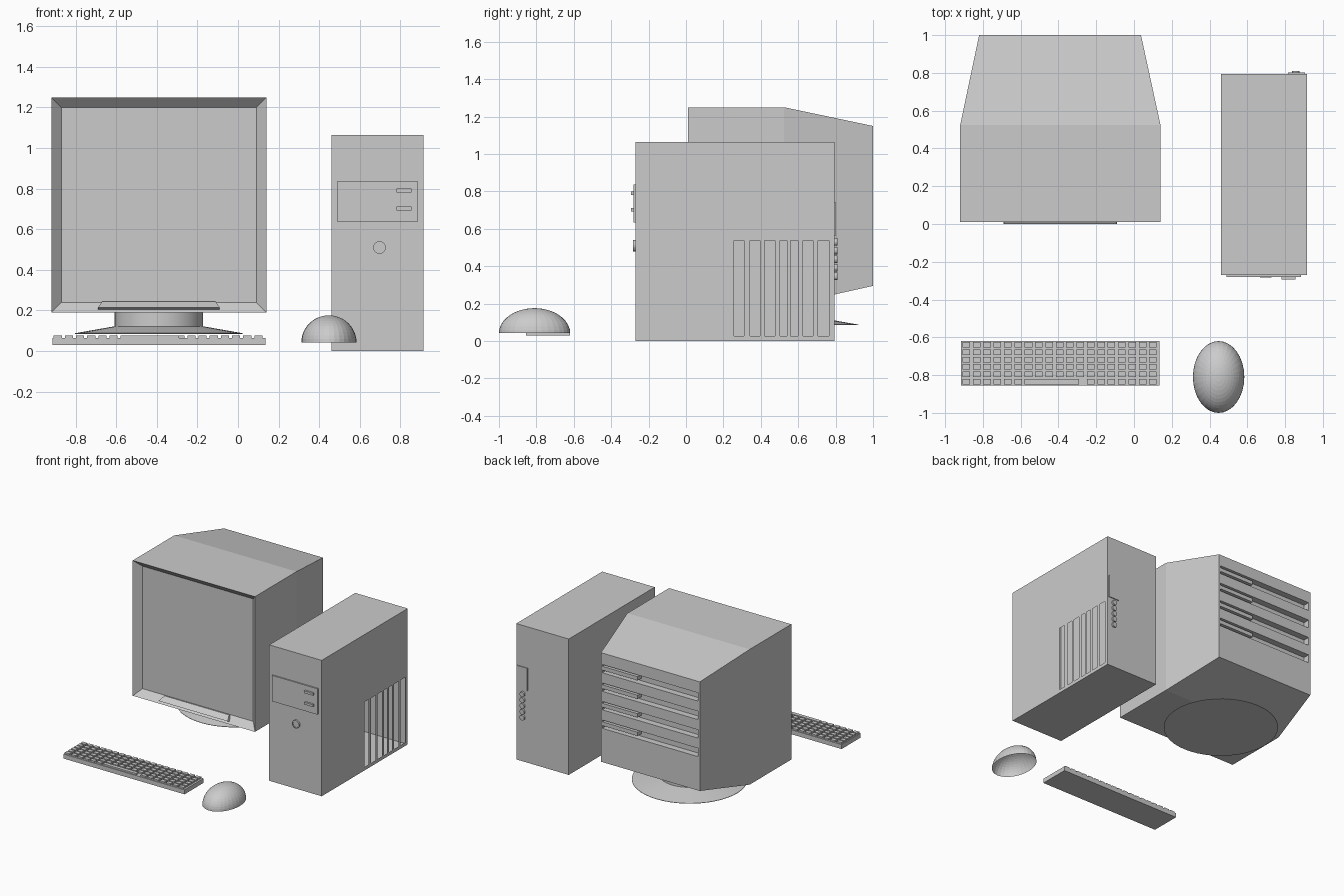
import bpy, bmesh, math

if "Cube" in bpy.data.objects:
    bpy.data.objects.remove(bpy.data.objects["Cube"])


def make(name, bm, smooth=False):
    bmesh.ops.recalc_face_normals(bm, faces=bm.faces)
    me = bpy.data.meshes.new(name)
    bm.to_mesh(me)
    bm.free()
    ob = bpy.data.objects.new(name, me)
    bpy.context.collection.objects.link(ob)
    if smooth:
        bpy.context.view_layer.objects.active = ob
        ob.select_set(True)
        bpy.ops.object.shade_smooth_by_angle(angle=math.radians(30))
        ob.select_set(False)
    return ob


def add_box(bm, x0, x1, y0, y1, z0, z1):
    vs = bmesh.ops.create_cube(bm, size=1)["verts"]
    for v in vs:
        v.co = (x1 if v.co.x > 0 else x0, y1 if v.co.y > 0 else y0, z1 if v.co.z > 0 else z0)
    return vs


def boxes(name, items):
    bm = bmesh.new()
    for b in items:
        add_box(bm, *b)
    return make(name, bm)


def loft(name, rings, cap=True, smooth=False):
    """Skin a list of equally sized point rings."""
    bm = bmesh.new()
    rs = [[bm.verts.new(p) for p in r] for r in rings]
    n = len(rs[0])
    for a, b in zip(rs, rs[1:]):
        for i in range(n):
            bm.faces.new((a[i], a[(i + 1) % n], b[(i + 1) % n], b[i]))
    if cap:
        bm.faces.new(rs[0])
        bm.faces.new(rs[-1])
    return make(name, bm, smooth)


def rect(x0, x1, y, z0, z1):
    return [(x0, y, z0), (x1, y, z0), (x1, y, z1), (x0, y, z1)]


def circle_z(cx, cy, z, r, n=48):
    return [(cx + r * math.cos(2 * math.pi * i / n), cy + r * math.sin(2 * math.pi * i / n), z) for i in range(n)]


def circle_y(cx, y, cz, r, n=24):
    return [(cx + r * math.cos(2 * math.pi * i / n), y, cz + r * math.sin(2 * math.pi * i / n)) for i in range(n)]


# Monitor casing: recessed screen, straight front half, tapered rear
case = loft("monitor_case", [
    rect(-0.87, 0.09, 0.06, 0.24, 1.20),
    rect(-0.92, 0.14, 0.01, 0.19, 1.25),
    rect(-0.92, 0.14, 0.525, 0.19, 1.25),
    rect(-0.82, 0.037, 1.0, 0.295, 1.15)])

# Cooling grooves across the rear, with a short bar in each
tops = [1.06 - 0.145 * i for i in range(4)]
cutter = boxes("groove_cutter", [(-0.805, 0.025, 0.95, 1.05, t - 0.065, t) for t in tops])
cutter.hide_render = True
cutter.hide_set(True)
mod = case.modifiers.new("grooves", "BOOLEAN")
mod.operation = "DIFFERENCE"
mod.solver = "EXACT"
mod.object = cutter
boxes("rear_bars", [(-0.28, 0.025, 0.95, 0.998, t - 0.045, t - 0.015) for t in tops])

# Control strip lying on the lower bezel
strip = [(0.024, 0.204), (0.0, 0.215), (0.045, 0.243), (0.06, 0.24)]
loft("control_strip", [
    [(-0.39 + s * (0.30 if z < 0.22 else 0.28), y, z) for y, z in strip] for s in (-1, 1)])

# Monitor foot: neck and conical base
loft("monitor_foot", [circle_z(-0.39, 0.51, z, r) for z, r in
                      ((0.20, 0.218), (0.122, 0.218), (0.088, 0.412), (0.085, 0.412))], smooth=True)

# Tower: thin hollow shell with open vents in the right side
X0, X1, Y0, Y1, Z1 = 0.46, 0.915, -0.27, 0.795, 1.065
bm = bmesh.new()
add_box(bm, X0, X1, Y0, Y1, 0, Z1)
side = [f for f in bm.faces if f.calc_center_median().x > X1 - 0.01]
bmesh.ops.delete(bm, geom=side, context="FACES_ONLY")
slots = [(0.257, 0.31), (0.342, 0.396), (0.42, 0.476), (0.503, 0.54),
         (0.56, 0.60), (0.626, 0.68), (0.706, 0.765)]
ys = [Y0] + [y for s in slots for y in s] + [Y1]
zs = [0, 0.027, 0.537, Z1]
for i in range(len(ys) - 1):
    for j in range(3):
        if i % 2 and j == 1:
            continue
        a, b, c, d = ys[i], ys[i + 1], zs[j], zs[j + 1]
        bm.faces.new([bm.verts.new((X1, y, z)) for y, z in ((a, c), (b, c), (b, d), (a, d))])
bmesh.ops.remove_doubles(bm, verts=bm.verts, dist=0.0005)
make("tower_case", bm)

# Tower front: drive panel, eject buttons, power button with raised ring
boxes("drive_panel", [(0.49, 0.885, -0.28, Y0, 0.635, 0.838)])
boxes("eject_buttons", [(0.78, 0.855, -0.295, -0.28, z, z + 0.018) for z in (0.693, 0.782)])
loft("power_button", [circle_y(0.697, y, 0.51, r) for y, r in
                      ((Y0, 0.031), (-0.284, 0.031), (-0.284, 0.024), (-0.278, 0.024))])

# Tower rear: port plate and a column of sockets
boxes("port_plate", [(0.815, 0.905, Y1, 0.802, 0.565, 0.742)])
for i in range(5):
    loft("rear_socket", [circle_y(0.857, y, 0.53 - 0.046 * i, 0.02, 16) for y in (Y1, 0.809)])

# Keyboard base, keys and space bar
boxes("keyboard_base", [(-0.915, 0.135, -0.855, -0.62, 0.03, 0.065)])
keys = []
for r in range(6):
    for c in range(19):
        x, y = -0.908 + 0.0549 * c, -0.849 + 0.0388 * r
        if r == 0 and 7 <= c <= 11:
            continue
        keys.append((x, x + 0.04, y, y + 0.029, 0.065, 0.077))
boxes("keys", keys)
boxes("space_bar", [(-0.545, -0.29, -0.849, -0.82, 0.065, 0.077)])

# Mouse: open half ellipsoid
bm = bmesh.new()
bmesh.ops.create_uvsphere(bm, u_segments=32, v_segments=24, radius=1)
bmesh.ops.delete(bm, geom=[v for v in bm.verts if v.co.z < -0.01], context="VERTS")
for v in bm.verts:
    v.co = (0.448 + 0.136 * v.co.x, -0.81 + 0.19 * v.co.y, 0.042 + 0.134 * v.co.z)
make("mouse", bm)
